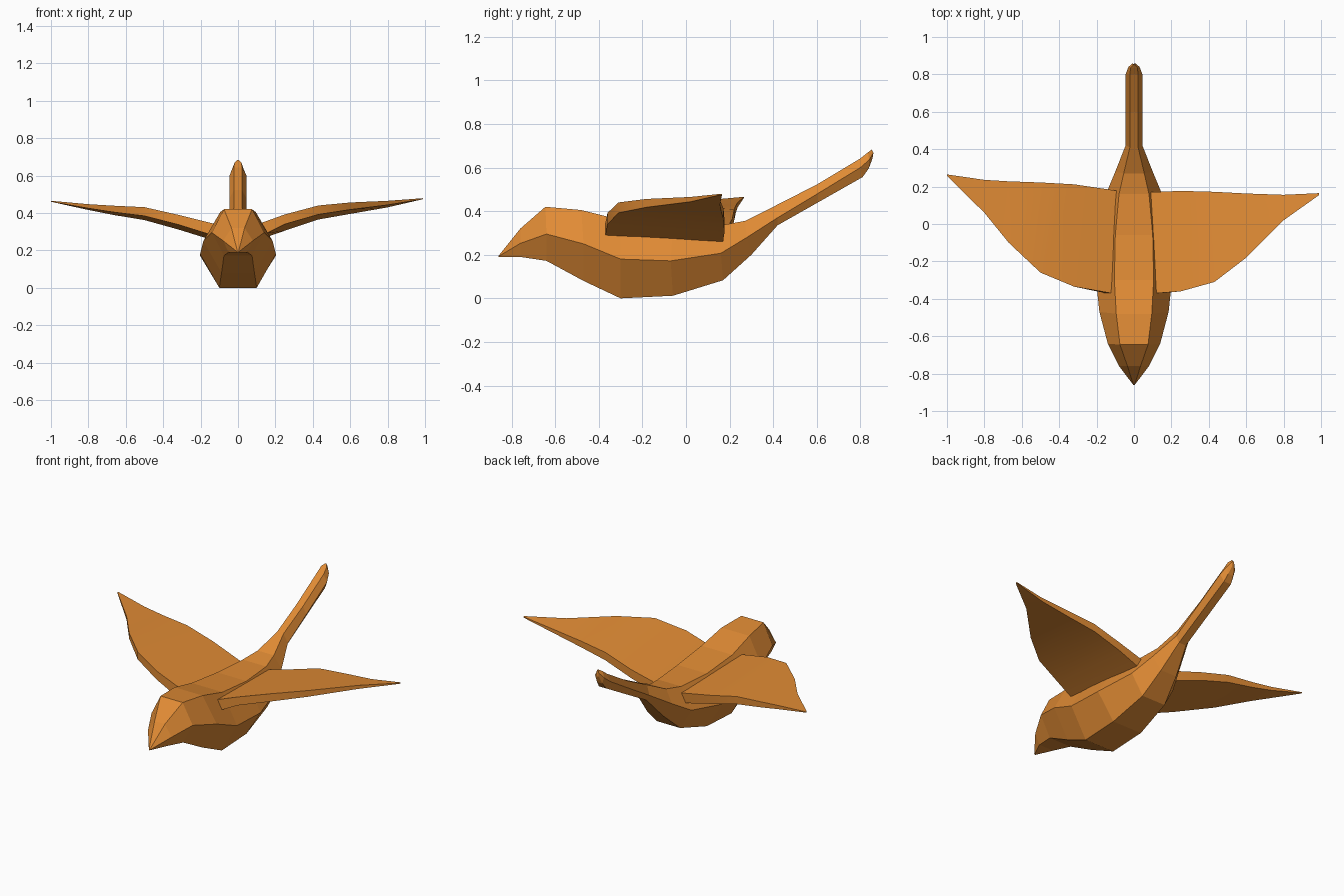
import bpy, bmesh

orange = bpy.data.materials.new("warm orange")
orange.diffuse_color = (0.75, 0.26, 0.035, 1)


def loft(name, rings, smooth=False):
    """Skin a list of equal-length point rings and cap both ends."""
    bm = bmesh.new()
    rows = [[bm.verts.new(p) for p in ring] for ring in rings]
    n = len(rows[0])
    for a, b in zip(rows, rows[1:]):
        for i in range(n):
            j = (i + 1) % n
            bm.faces.new((a[i], a[j], b[j], b[i]))
    bm.faces.new(rows[0])
    bm.faces.new(rows[-1])
    bmesh.ops.remove_doubles(bm, verts=bm.verts, dist=0.0005)
    bmesh.ops.recalc_face_normals(bm, faces=bm.faces)
    mesh = bpy.data.meshes.new(name)
    bm.to_mesh(mesh)
    bm.free()
    mesh.materials.append(orange)
    obj = bpy.data.objects.new(name, mesh)
    bpy.context.collection.objects.link(obj)
    if smooth:
        bpy.ops.object.select_all(action='DESELECT')
        obj.select_set(True)
        bpy.context.view_layer.objects.active = obj
        bpy.ops.object.shade_smooth_by_angle(angle=0.5)
    return obj


# Body, head and tail: six-sided sections, each (half width, y, z) for top, side, belly
sections = [
    ((.003, -.86, .195), (.004, -.86, .192), (.003, -.86, .189)),
    ((.035, -.76, .32), (.08, -.76, .252), (.05, -.76, .19)),
    ((.075, -.645, .42), (.14, -.64, .295), (.075, -.64, .172)),
    ((.095, -.48, .405), (.185, -.47, .25), (.088, -.47, .08)),
    ((.105, -.30, .36), (.203, -.30, .18), (.10, -.30, .0)),
    ((.10, -.06, .335), (.203, -.07, .172), (.10, -.06, .012)),
    ((.08, .16, .335), (.15, .16, .207), (.08, .17, .083)),
    ((.055, .27, .355), (.10, .28, .28), (.055, .30, .20)),
    ((.022, .41, .425), (.045, .42, .37), (.025, .42, .335)),
    ((.022, .60, .522), (.045, .60, .478), (.025, .60, .437)),
    ((.022, .80, .642), (.045, .80, .60), (.025, .81, .556)),
    ((.018, .835, .67), (.03, .84, .635), (.018, .838, .595)),
    ((.004, .852, .682), (.006, .86, .668), (.005, .855, .64)),
]
body = []
for top, side, belly in sections:
    half = [top, side, belly]
    body.append(half + [(-x, y, z) for x, y, z in reversed(half)])
loft("bird_body", body)


# Wings: stations of (x, front y, back y, front underside z, back underside z, thickness)
def wing(name, side, stations):
    rings = []
    for k, (x, yf, yb, zf, zb, t) in enumerate(stations):
        dx = .03 if k == 0 else 0            # slanted root
        dy = -.03 if k == 0 else 0           # root narrows toward the tail
        rings.append([(side * (x + dx), yf, zf), (side * (x + dx + dy), yb, zb),
                      (side * (x + dy), yb, zb + t), (side * x, yf, zf + t)])
    loft(name, rings, smooth=True)


wing("right_wing", 1, [
    (.12, -.37, .17, .29, .26, .055),
    (.25, -.36, .177, .34, .305, .052),
    (.43, -.31, .172, .392, .365, .048),
    (.60, -.18, .163, .418, .395, .038),
    (.80, .02, .156, .443, .43, .022),
    (.99, .155, .165, .474, .474, .005),
])
wing("left_wing", -1, [
    (.12, -.37, .178, .285, .25, .055),
    (.32, -.335, .212, .338, .312, .052),
    (.50, -.26, .222, .384, .362, .047),
    (.67, -.10, .228, .405, .39, .034),
    (.80, .06, .236, .425, .416, .022),
    (1.0, .257, .265, .46, .46, .005),
])
